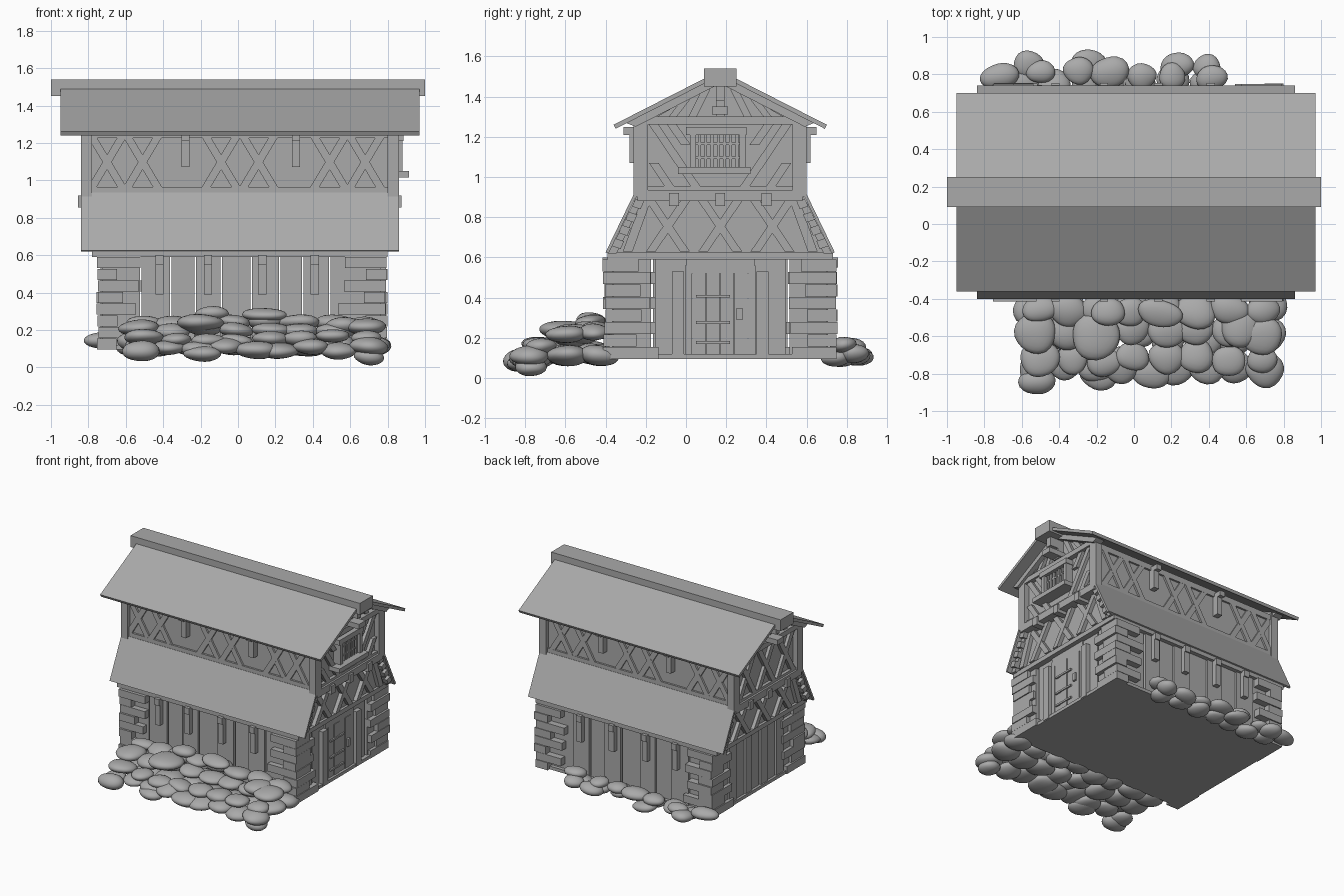
import bpy, bmesh, math, random
from mathutils import Vector, Matrix

random.seed(4)
old = bpy.data.objects.get("Cube")
if old:
    bpy.data.objects.remove(old, do_unlink=True)

grey = bpy.data.materials.new("plain_grey")
grey.use_nodes = True
COLOUR = (0.4, 0.4, 0.4, 1)
grey.diffuse_color = COLOUR
grey.node_tree.nodes["Principled BSDF"].inputs["Base Color"].default_value = COLOUR

CX, CY = 0.01, 0.17          # building centre
parts = {}


def slab(part, plane, pts, a, b):
    """Extrude a profile (y,z or x,z) along the plane normal from a to b."""
    bm = parts.setdefault(part, bmesh.new())

    def place(p, d):
        return (d, p[0], p[1]) if plane == "x" else (p[0], d, p[1])
    lo = [bm.verts.new(place(p, a)) for p in pts]
    hi = [bm.verts.new(place(p, b)) for p in pts]
    bm.faces.new(lo)
    bm.faces.new(hi[::-1])
    n = len(pts)
    for i in range(n):
        j = (i + 1) % n
        bm.faces.new((lo[i], hi[i], hi[j], lo[j]))


def rect(part, plane, u0, u1, z0, z1, a, b):
    slab(part, plane, [(u0, z0), (u1, z0), (u1, z1), (u0, z1)], a, b)


def brace(part, plane, u0, z0, u1, z1, a, b, w=0.024):
    slab(part, plane, [(u0 - w, z0), (u0 + w, z0), (u1 + w, z1), (u1 - w, z1)], a, b)


def cross(part, plane, u, half, z0, z1, a, b):
    brace(part, plane, u - half, z0, u + half, z1, a, b)
    brace(part, plane, u + half, z0, u - half, z1, a, b - (b - a) * 0.05)


def side(s, d):              # mirror a distance across the centre in y
    return CY + s * d


def end(s, d):               # mirror a distance across the centre in x
    return CX + s * d


def mirror_y(pts, s):
    return [(side(s, d), z) for d, z in pts]


# Roofs: ridge cap, upper slopes, flared skirts
rect("ridge_cap", "x", side(-1, .08), side(1, .08), 1.45, 1.54, -1, 1)
for s in (-1, 1):
    slab("upper_roof", "x", mirror_y([(.53, 1.26), (0, 1.53), (0, 1.505), (.52, 1.24)], s), -.95, .97)
    slab("skirt_roof", "x", mirror_y([(.57, .625), (.42, .935), (.405, .93), (.555, .62)], s), -.84, .86)

# Timber storeys: core walls
slab("upper_wall", "x", mirror_y([(-.40, .92), (.40, .92), (.40, 1.28), (0, 1.49), (-.40, 1.28)], 1),
     end(-1, .81), end(1, .81))
slab("middle_wall", "x", mirror_y([(-.55, .62), (.55, .62), (.405, .92), (-.405, .92)], 1),
     end(-1, .77), end(1, .77))
rect("middle_floor", "x", -.39, .73, .59, .625, -.78, .80)
rect("ground_floor", "x", -.385, .725, .095, .12, -.745, .785)

# Long sides of the upper storey: rails, crosses, hanging brackets
for s in (-1, 1):
    a, b = side(s, .395), side(s, .415)
    rect("upper_side_rail", "y", -.80, .82, .93, .965, a, b)
    rect("upper_side_rail", "y", -.80, .82, 1.225, 1.27, a, b)
    for x in (-.70, -.51, -.09, .11, .49, .68):
        cross("upper_side_brace", "y", x, .085, .955, 1.24, a, b)
    for x in (-.28, .31):
        rect("upper_bracket", "y", x - .022, x + .022, 1.07, 1.25, a, side(s, .45))
        rect("upper_bracket", "y", x - .022, x + .022, 1.21, 1.25, a, side(s, .48))
    for e in (-1, 1):
        rect("corner_post", "x", side(s, .36), side(s, .43), .90, 1.28, end(e, .79), end(e, .85))

# Gable ends
for e in (-1, 1):
    a, b = end(e, .80), end(e, .835)
    rect("gable_beam", "x", side(-1, .41), side(1, .41), 1.26, 1.30, a, end(e, .85))
    rect("gable_beam", "x", side(-1, .41), side(1, .41), .88, .935, end(e, .76), end(e, .85))
    rect("ridge_bracket", "x", CY - .04, CY + .04, 1.31, 1.35, a, end(e, .955))
    rect("ridge_bracket", "x", CY - .022, CY + .022, 1.38, 1.45, a, end(e, .93))
    rect("ridge_bracket", "x", CY - .022, CY + .022, 1.30, 1.47, a, end(e, .86))
    for s in (-1, 1):
        # rafters and gable struts
        slab("gable_rafter", "x", mirror_y([(.47, 1.27), (0, 1.507), (0, 1.465), (.42, 1.25)], s),
             a, end(e, .87))
        for d in (.07, .17, .27):
            brace("gable_strut", "x", side(s, d + .07), 1.295, side(s, d), 1.47 - d * .5, a, b, .02)
        # lower storey gable, edge rafters with blocks
        slab("skirt_rafter", "x", mirror_y([(.555, .62), (.405, .925), (.365, .925), (.515, .62)], s),
             end(e, .76), end(e, .81))
        for k in range(4):
            d, z = .515 - k * .033, .66 + k * .066
            slab("rafter_block", "x", mirror_y([(d - .02, z - .018), (d + .022, z - .004),
                 (d + .005, z + .035), (d - .037, z + .021)], s), end(e, .79), end(e, .835))
        brace("middle_brace", "x", side(s, .46), .63, side(s, .37), .88, end(e, .76), end(e, .80))
    for y in (-.09, CY, .43):
        cross("middle_brace", "x", y, .085, .63, .88, end(e, .76), end(e, .80))
    for y in (-.06, CY, .40):
        rect("corbel", "x", y - .024, y + .024, .855, .92, end(e, .76), end(e, .865))
    rect("gable_sill", "x", -.19, .53, .93, .955, a, b)
    if e == 1:
        for s in (-1, 1):
            brace("gable_brace", "x", side(s, .12), .95, side(s, .33), 1.26, a, b)
            brace("gable_brace", "x", side(s, .25), .95, side(s, .33), 1.07, a, b)
            brace("gable_brace", "x", side(s, .17), 1.16, side(s, .24), 1.26, a, b)
    else:
        for y in (-.07, CY, .41):
            cross("gable_brace", "x", y, .09, .95, 1.26, a, b)

# Barred window
rect("window_lintel", "x", 0, .30, 1.21, 1.25, .80, .885)
rect("window_sill", "x", -.04, .32, 1.015, 1.05, .80, .915)
for y in (.02, .265):
    rect("window_frame", "x", y, y + .03, 1.05, 1.21, .80, .88)
for k in range(7):
    y = .06 + k * .031
    rect("window_bar", "x", y, y + .014, 1.05, 1.21, .83, .862)
for z in (1.09, 1.16):
    rect("window_bar", "x", .05, .27, z, z + .012, .835, .858)

# Ground storey: long plank walls with narrow see-through gaps
edges = [-.72, -.52, -.36, -.228, -.09, .07, .222, .345, .49, .76]
for s in (-1, 1):
    for k, (x0, x1) in enumerate(zip(edges, edges[1:])):
        rect("side_plank", "y", x0 + .004, x1 - .004, .11, .60, side(s, .50), side(s, .527 + .01 * (k % 2)))
    for x in (-.42, -.16, .13, .41):
        rect("hanging_bracket", "y", x - .022, x + .022, .39, .60, side(s, .52), side(s, .575))
        rect("hanging_bracket", "y", x - .022, x + .022, .55, .60, side(s, .52), side(s, .585))

# Ground storey: end planks, door with frame, straps and latch
plain_end = [-.36, -.17, -.07, .03, .12, .22, .31, .41, .51, .70]
for k, (y0, y1) in enumerate(zip(plain_end, plain_end[1:])):
    rect("end_plank", "x", y0 + .005, y1 - .005, .11, .60, -.70, -.725 - .01 * (k % 2))
for s in (-1, 1):
    rect("door_side_plank", "x", side(s, .345), side(s, .53), .10, .60, .74, .765)
    rect("door_side_plank", "x", side(s, .17), side(s, .325), .10, .60, .73, .755)
    rect("door_post", "x", side(s, .18), side(s, .24), .10, .53, .74, .79)
    rect("door_post", "x", side(s, .14), side(s, .175), .10, .56, .73, .765)
rect("door_head", "x", .0, .34, .52, .60, .73, .765)
for k in range(4):
    y = .033 + k * .069
    rect("door", "x", y, y + .065, .115, .52, .745, .765 + .004 * (k % 2))
for z in (.17, .27, .40):
    rect("door_strap", "x", .05, .22, z, z + .014, .76, .777)
rect("door_latch", "x", .25, .28, .29, .35, .76, .785)

# Quoin stones on the four corners
rows = 8
for e in (-1, 1):
    for s in (-1, 1):
        for k in range(rows):
            z = .095 + k * .0622
            wide, slim = random.uniform(.20, .26), random.uniform(.10, .14)
            lx, ly = (wide, slim + .04) if k % 2 else (slim, wide + .02)
            dx, dy = .78 - random.uniform(0, .015), .585 - random.uniform(0, .015)
            x0, x1 = .02 + e * dx, .02 + e * (dx - lx)
            rect("quoin_stone", "x", side(s, dy), side(s, dy - ly), z, z + .059, x0, x1)

for name, bm in parts.items():
    bmesh.ops.recalc_face_normals(bm, faces=bm.faces[:])
    mesh = bpy.data.meshes.new(name)
    bm.to_mesh(mesh)
    bm.free()
    mesh.materials.append(grey)
    bpy.context.collection.objects.link(bpy.data.objects.new(name, mesh))


# Rubble: flattened, slightly irregular boulders
def boulder(bm, x, y, z, rx, ry, rz, tilt=0.15):
    spin = Matrix.Rotation(random.uniform(-.25, .25), 4, "Z")
    lean = Matrix.Rotation(random.uniform(-tilt, tilt), 4, random.choice("XY"))
    m = Matrix.Translation((x, y, z)) @ lean @ spin @ Matrix.Diagonal((rx, ry, rz, 1))
    made = bmesh.ops.create_icosphere(bm, subdivisions=3, radius=1)
    k = Vector([random.uniform(0, 6) for _ in range(3)])
    for v in made["verts"]:
        c = v.co
        bump = 1 + .05 * (math.sin(3 * c.x + k.x) + math.sin(3 * c.y + k.y) + math.sin(2 * c.z + k.z))
        v.co = m @ (c * bump)


def rubble(name, layers, extra):
    bm = bmesh.new()
    for y, z, x0, x1, count, rx, ry, rz in layers:
        for i in range(count):
            x = x0 + (x1 - x0) * i / (count - 1)
            f = random.uniform(.88, 1.12)
            boulder(bm, x + random.uniform(-.02, .02), y + random.uniform(-.02, .02),
                    z + random.uniform(-.015, .015), rx * f, ry * f, rz * f)
    for stone in extra:
        boulder(bm, *stone)
    mesh = bpy.data.meshes.new(name)
    bm.to_mesh(mesh)
    bm.free()
    mesh.materials.append(grey)
    mesh.shade_smooth()
    bpy.context.collection.objects.link(bpy.data.objects.new(name, mesh))


rubble("front_rubble", [
    (-.77, .10, -.52, .70, 9, .095, .09, .042),
    (-.72, .155, -.50, .68, 8, .095, .085, .04),
    (-.60, .11, -.52, .70, 8, .10, .10, .05),
    (-.58, .205, -.52, .68, 8, .10, .095, .042),
    (-.45, .12, -.52, .70, 8, .10, .09, .05),
    (-.46, .235, -.52, .68, 8, .10, .085, .04),
], [(-.20, -.60, .235, .13, .12, .05), (-.14, -.47, .29, .10, .07, .038),
    (.14, -.48, .28, .12, .08, .035), (.57, -.55, .22, .11, .10, .05),
    (-.52, -.84, .09, .09, .075, .055), (-.19, -.80, .07, .10, .085, .04),
    (.70, -.77, .055, .085, .07, .045)])
rubble("back_rubble", [
    (.76, .11, -.58, .36, 7, .085, .08, .042),
    (.80, .155, -.48, .40, 6, .085, .075, .04),
], [(-.72, .79, .145, .095, .07, .045), (-.56, .85, .11, .08, .07, .045),
    (-.24, .85, .10, .10, .075, .04), (.23, .85, .11, .09, .075, .045),
    (.39, .84, .12, .08, .07, .045)])
